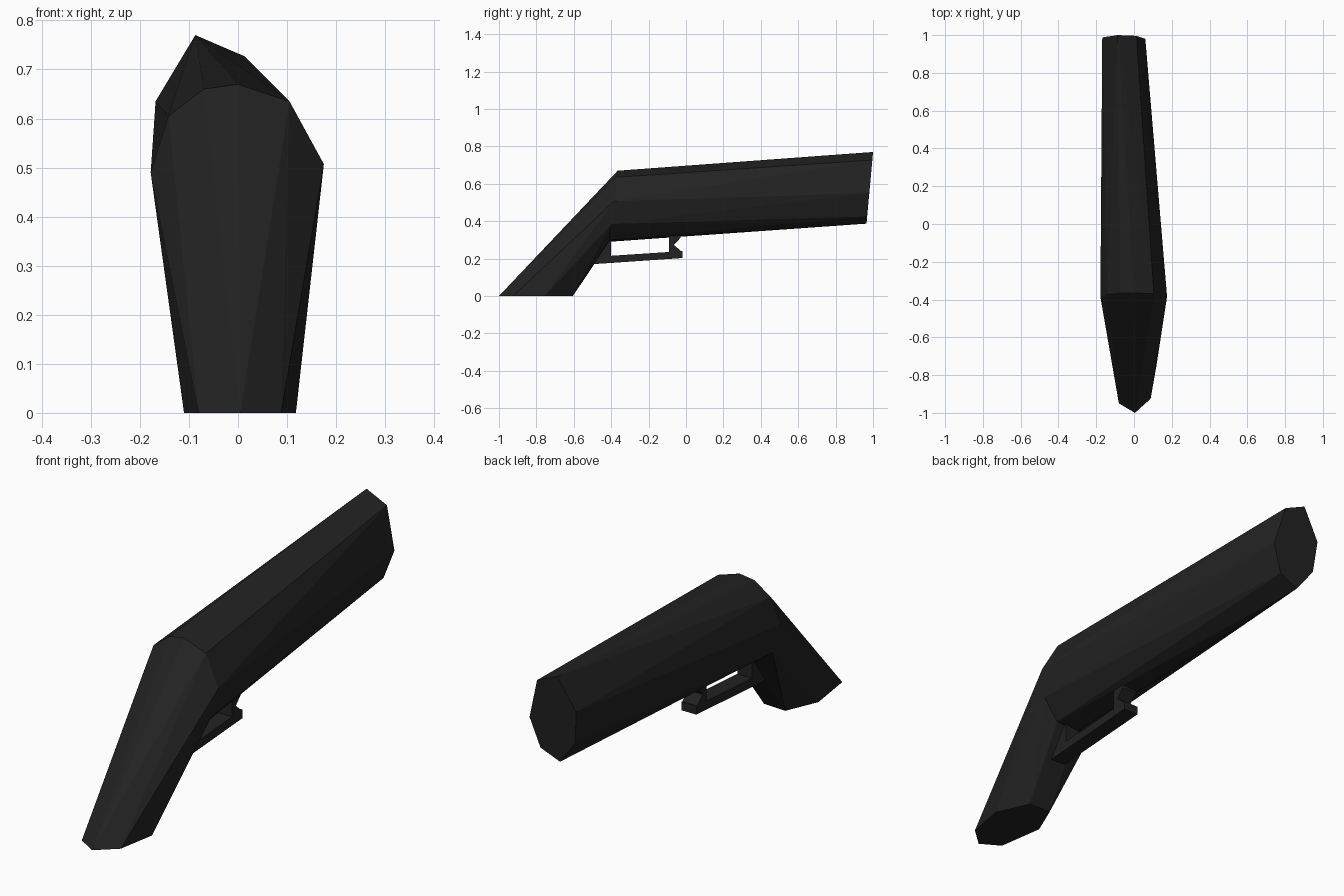
import bpy
import bmesh

cube = bpy.data.objects.get("Cube")
if cube:
    bpy.data.objects.remove(cube, do_unlink=True)

black = bpy.data.materials.new("matte_black")
black.use_nodes = True
black.diffuse_color = (0.016, 0.016, 0.016, 1)
black.node_tree.nodes["Principled BSDF"].inputs["Base Color"].default_value = black.diffuse_color


def add_object(name, bm):
    bmesh.ops.recalc_face_normals(bm, faces=bm.faces)
    mesh = bpy.data.meshes.new(name)
    bm.to_mesh(mesh)
    bm.free()
    mesh.materials.append(black)
    obj = bpy.data.objects.new(name, mesh)
    bpy.context.collection.objects.link(obj)


def bridge_rings(name, ring_a, ring_b):
    """Faceted solid wrapped around two end sections."""
    bm = bmesh.new()
    for point in ring_a + ring_b:
        bm.verts.new(point)
    bmesh.ops.convex_hull(bm, input=bm.verts)
    bmesh.ops.dissolve_limit(bm, angle_limit=0.01, verts=bm.verts, edges=bm.edges)
    add_object(name, bm)


def extrude_side(name, outline, half_width):
    """Side outline in (y, z) given thickness across x."""
    bm = bmesh.new()
    face = bm.faces.new([bm.verts.new((-half_width, y, z)) for y, z in outline])
    result = bmesh.ops.extrude_face_region(bm, geom=[face], use_keep_orig=True)
    moved = [v for v in result["geom"] if isinstance(v, bmesh.types.BMVert)]
    bmesh.ops.translate(bm, verts=moved, vec=(2 * half_width, 0, 0))
    add_object(name, bm)


# Cross-sections: muzzle and elbow as (x, z) on leaning planes, base as (x, y)
muzzle = [(0.013, 0.727), (-0.087, 0.77), (-0.168, 0.635), (-0.154, 0.492),
          (-0.075, 0.387), (0.016, 0.425), (0.06, 0.55)]
elbow = [(0, 0.67), (0.105, 0.635), (0.175, 0.507), (0.152, 0.385), (0.075, 0.30),
         (-0.03, 0.29), (-0.13, 0.35), (-0.178, 0.49), (-0.142, 0.605), (-0.07, 0.66)]
base = [(0.005, -1), (0.088, -0.925), (0.118, -0.755), (0.055, -0.61),
        (-0.05, -0.605), (-0.11, -0.745), (-0.08, -0.95)]

muzzle_ring = [(x, 0.93 + 0.091 * z, z) for x, z in muzzle]
elbow_ring = [(x, -0.365 - 0.118 * (0.67 - z), z) for x, z in elbow]
base_ring = [(x, y, 0) for x, y in base]

# Barrel and grip share the elbow section
bridge_rings("barrel", elbow_ring, muzzle_ring)
bridge_rings("grip", base_ring, elbow_ring)

# Trigger guard: lower bar, front post with a notch, rear block into the grip
extrude_side("guard_bar", [(-0.5, 0.17), (-0.02, 0.203), (-0.02, 0.24), (-0.40, 0.215), (-0.5, 0.21)], 0.035)
extrude_side("guard_post", [(-0.09, 0.225), (-0.02, 0.235), (-0.065, 0.273),
                            (-0.03, 0.31), (-0.03, 0.34), (-0.09, 0.34)], 0.035)
extrude_side("guard_rear", [(-0.5, 0.175), (-0.40, 0.18), (-0.40, 0.33), (-0.45, 0.33)], 0.035)
